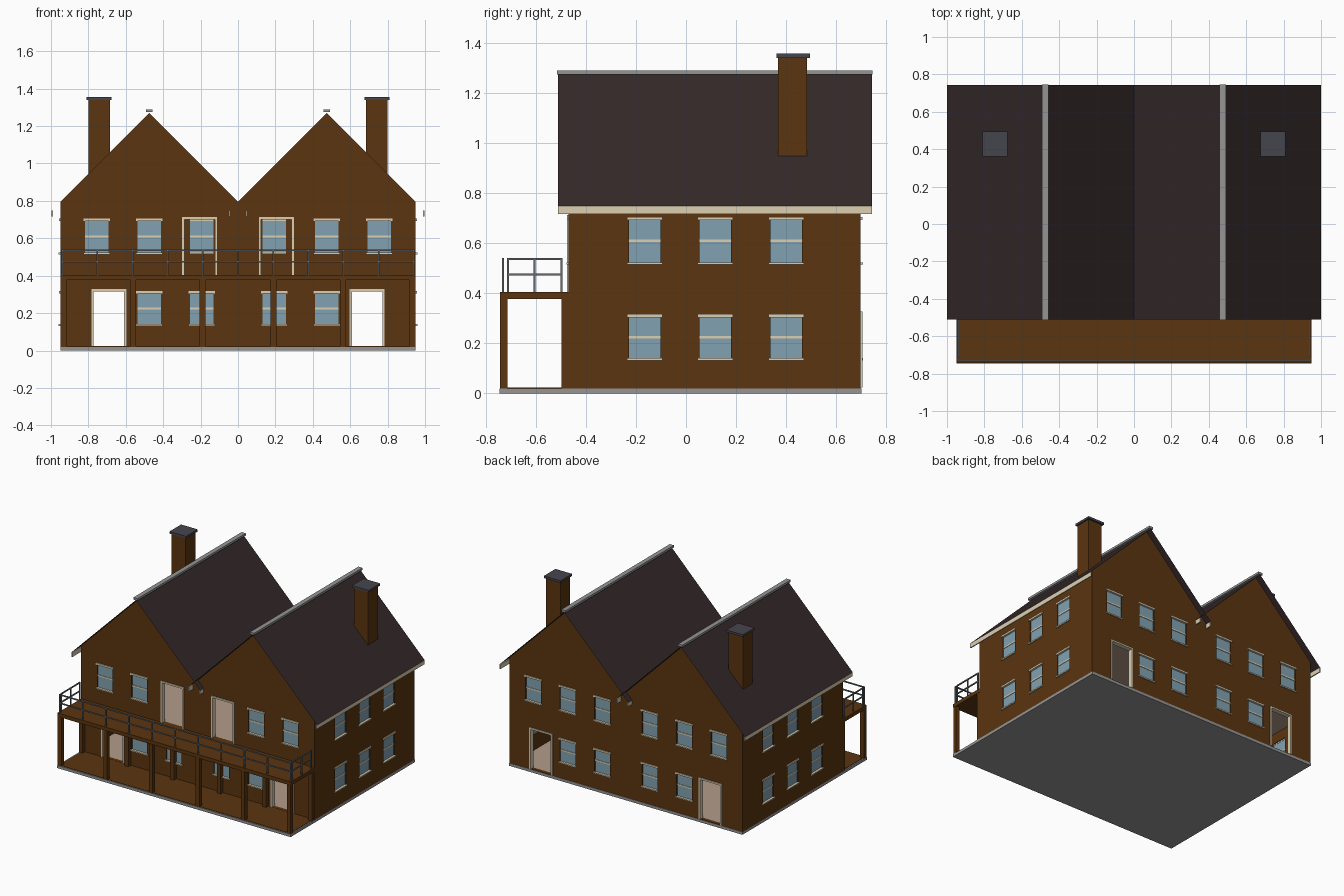
import bpy
import bmesh

if "Cube" in bpy.data.objects:
    bpy.data.objects.remove(bpy.data.objects["Cube"], do_unlink=True)


def material(name, color):
    m = bpy.data.materials.new(name)
    m.use_nodes = True
    m.diffuse_color = (*color, 1)
    m.node_tree.nodes["Principled BSDF"].inputs["Base Color"].default_value = (*color, 1)
    return m


BROWN = material("brown_wall", (0.105, 0.035, 0.005))
ROOF = material("dark_roof", (0.035, 0.022, 0.022))
CREAM = material("cream_trim", (0.72, 0.63, 0.45))
GLASS = material("blue_glass", (0.22, 0.36, 0.44))
STONE = material("grey_stone", (0.3, 0.3, 0.3))
SLATE = material("slate_cap", (0.06, 0.06, 0.075))
METAL = material("railing_metal", (0.14, 0.15, 0.16))
FLOOR = material("beige_floor", (0.45, 0.33, 0.26))


def finish(name, bm, mat):
    bmesh.ops.recalc_face_normals(bm, faces=bm.faces)
    me = bpy.data.meshes.new(name)
    bm.to_mesh(me)
    bm.free()
    if mat:
        me.materials.append(mat)
    ob = bpy.data.objects.new(name, me)
    bpy.context.scene.collection.objects.link(ob)
    return ob


def boxes(name, mat, spans):
    """One object out of boxes given as (x range, y range, z range)."""
    bm = bmesh.new()
    for span in spans:
        for v in bmesh.ops.create_cube(bm, size=1)["verts"]:
            v.co = [(a + b) / 2 + c * (b - a) for c, (a, b) in zip(v.co, span)]
    return finish(name, bm, mat)


def mid(c, w):
    return (c - w / 2, c + w / 2)


def prism(name, mat, outline, y0, y1):
    """Extrude an x-z outline along y."""
    bm = bmesh.new()
    face = bm.faces.new([bm.verts.new((x, y0, z)) for x, z in outline])
    ext = bmesh.ops.extrude_face_region(bm, geom=[face])["geom"]
    for v in ext:
        if isinstance(v, bmesh.types.BMVert):
            v.co.y = y1
    return finish(name, bm, mat)


HW, FRONT, BACK, T = 0.95, -0.468, 0.697, 0.025
RIDGE, PEAK = 0.475, 1.27
BASE, DECK = 0.02, 0.405

# Ground slab and porch floor
boxes("base_slab", STONE, [((-HW, HW), (-0.745, 0.7), (0, BASE))])
boxes("porch_floor", BROWN, [((-HW + .01, HW - .01), (-0.738, FRONT), (BASE, BASE + .003))])

# Hollow twin-gable walls
def outline(half, low, drop):
    eave = PEAK - RIDGE - drop
    rim = eave + HW - half
    return [(-half, low), (half, low), (half, rim), (RIDGE, PEAK - drop),
            (0, eave), (-RIDGE, PEAK - drop), (-half, rim)]


walls = prism("house_walls", BROWN, outline(HW, BASE, 0), FRONT, BACK)
hollow = prism("hollow_cutter", None, outline(HW - T, 0, T), FRONT + T, BACK - T)

# Openings as (axis, outward sign, wall position, centre along wall)
front = ("y", -1, FRONT)
rear = ("y", 1, BACK)
LOW, HIGH = (0.138, 0.312), (0.52, 0.7)
windows, doors = [], []
for s in (-1, 1):
    windows += [(*front, s * c, HIGH) for c in (0.755, 0.475)]
    windows += [(*front, s * c, LOW) for c in (0.475, 0.193)]
    windows += [(*rear, s * c, HIGH) for c in (0.755, 0.475, 0.193)]
    windows += [(*rear, s * c, LOW) for c in (0.475, 0.193)]
    windows += [("x", s, s * HW, c, z) for c in (-0.165, 0.117, 0.4) for z in (LOW, HIGH)]
    doors += [(*w, s * 0.69, (BASE + .004, 0.32)) for w in (front, rear)]
    doors.append((*front, s * 0.205, (DECK, 0.705)))


def place(hole, offset, width, z, inner, outer):
    """Box on a wall: inner and outer depths are measured outwards from its face."""
    axis, sign, pos, c, _ = hole
    along = mid(c + offset, width)
    depth = tuple(sorted((pos + sign * inner, pos + sign * outer)))
    return (along, depth, z) if axis == "y" else (depth, along, z)


WIN, DOOR = 0.125, 0.175
cuts = [place(h, 0, WIN, h[4], -0.06, 0.02) for h in windows]
cuts += [place(h, 0, DOOR, h[4], -0.06, 0.02) for h in doors]
openings = boxes("opening_cutter", None, cuts)
for cutter in (hollow, openings):
    mod = walls.modifiers.new(cutter.name, "BOOLEAN")
    mod.operation = "DIFFERENCE"
    mod.solver = "EXACT"
    mod.object = cutter
    cutter.hide_render = True
    cutter.hide_set(True)

# Windows: glass, lintel, sill and sash bars
glass, trim = [], []
for h in windows:
    z0, z1 = h[4]
    glass.append(place(h, 0, WIN, (z0, z1), -0.018, -0.008))
    trim.append(place(h, 0, 0.142, (z1 - .008, z1 + .005), -0.02, 0.007))
    trim.append(place(h, 0, 0.142, (z0 - .006, z0 + .003), -0.02, 0.009))
    trim.append(place(h, 0, WIN, mid((z0 + z1) / 2, 0.01), -0.02, -0.004))
boxes("window_glass", GLASS, glass)
boxes("window_trim", CREAM, trim)

# Door frames lining the open doorways
frames = []
for h in doors:
    z0, z1 = h[4]
    frames += [place(h, s * DOOR / 2, 0.012, (z0, z1), -T - .003, 0.007) for s in (-1, 1)]
    frames.append(place(h, 0, DOOR + .012, (z1 - .004, z1 + .008), -T - .003, 0.007))
boxes("door_frames", CREAM, frames)

# Inside floors
inside = ((-HW + T, HW - T), (FRONT + T, BACK - T))
boxes("ground_floor", FLOOR, [(*inside, (BASE, BASE + .004))])
boxes("upper_floor", FLOOR, [(*inside, (DECK - .02, DECK))])

# Twin roofs: thin sheets, fascia boards and ridge caps
Y0, Y1, SPAN, TOP = -0.51, 0.742, 0.525, PEAK + 0.003
for side, s in (("right", -1), ("left", 1)):
    bm = bmesh.new()
    rows = [[bm.verts.new((s * RIDGE + d, y, TOP - abs(d))) for d in (-SPAN, 0, SPAN)]
            for y in (Y0, Y1)]
    for i in (0, 1):
        bm.faces.new((rows[0][i], rows[0][i + 1], rows[1][i + 1], rows[1][i]))
    finish(side + "_roof", bm, ROOF)
    boxes(side + "_fascia", CREAM, [(mid(s * RIDGE + d, 0.008), (Y0, Y1), (0.717, TOP - SPAN + .002))
                                    for d in (-SPAN + .006, SPAN - .006)])
    boxes(side + "_ridge_cap", STONE, [(mid(s * RIDGE, 0.034), (Y0 - .004, Y1 + .003), (1.274, 1.29))])
    # Chimney
    boxes(side + "_chimney", BROWN, [(mid(s * 0.743, 0.115), mid(0.425, 0.115), (0.945, 1.34))])
    boxes(side + "_chimney_cap", SLATE, [(mid(s * 0.743, 0.135), mid(0.428, 0.135), (1.34, 1.356))])

# Balcony deck on porch columns
boxes("balcony_deck", BROWN, [((-HW, HW), (-0.742, FRONT), (0.378, DECK))])
boxes("porch_columns", BROWN, [(mid(s * x, 0.03), mid(y, 0.03), (BASE, 0.38))
                               for s in (-1, 1) for x in (0.933, 0.56, 0.19) for y in (-0.728, -0.481)])

# Balcony railing: front run and two side runs
R, RX, RY = 0.008, 0.94, -0.73
rail_z = (0.475, 0.537)
rails = [((-RX, RX), mid(RY, R), mid(z, R)) for z in rail_z]
rails += [(mid(RX * i / 5, R), mid(RY, R), (DECK, 0.54)) for i in range(-5, 6)]
for s in (-1, 1):
    rails += [(mid(s * RX, R), (-0.715, -0.492), mid(z, R)) for z in rail_z]
    rails += [(mid(s * RX, R), mid(y, R), (DECK, 0.54)) for y in (-0.711, -0.604, -0.496)]
boxes("balcony_railing", METAL, rails)
